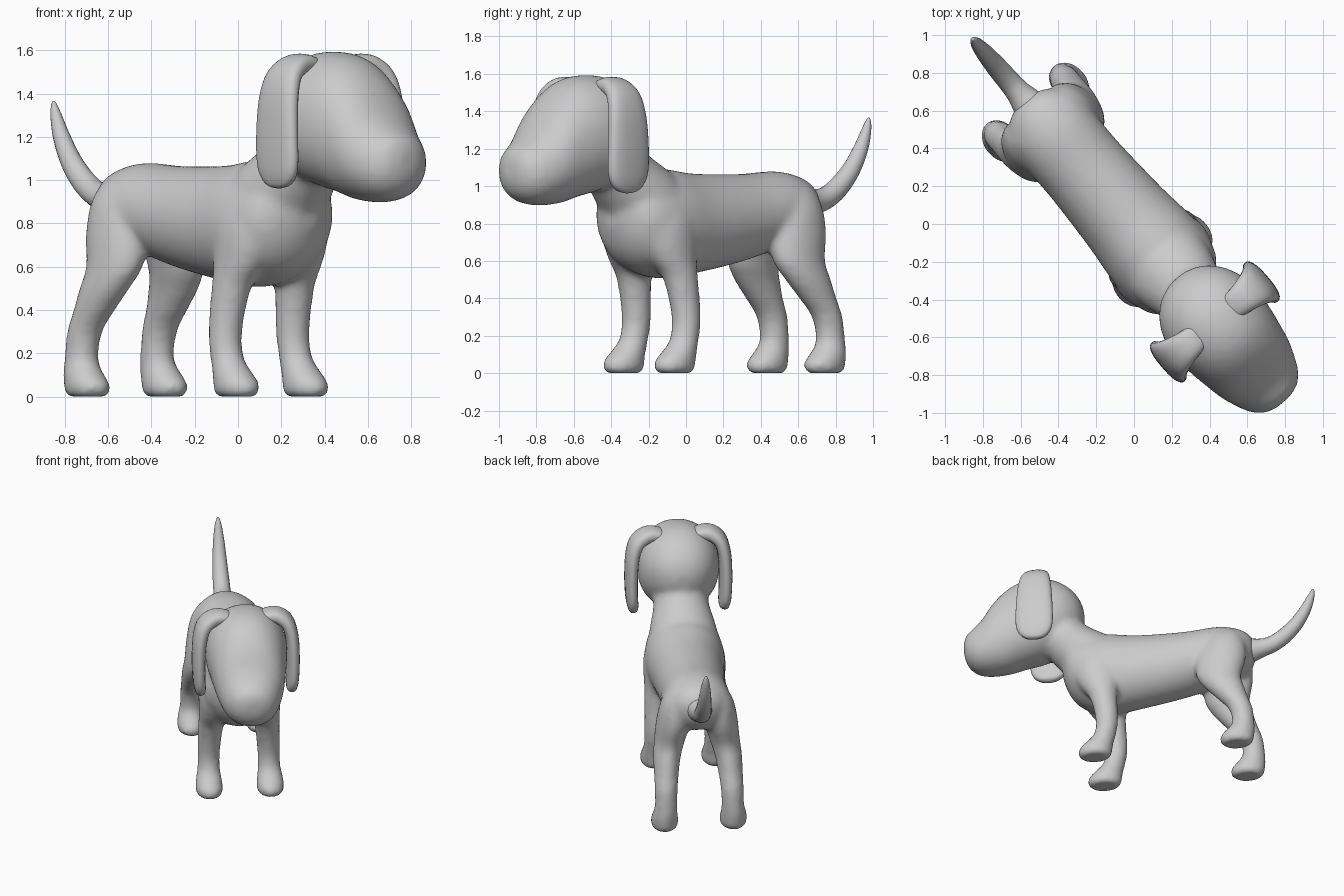
import bpy, bmesh, math
from mathutils import Vector, Matrix

cube = bpy.data.objects.get("Cube")
if cube:
    bpy.data.objects.remove(cube, do_unlink=True)

grey = bpy.data.materials.new("plain_grey")
grey.use_nodes = True
grey.diffuse_color = (0.6, 0.6, 0.6, 1)
grey.node_tree.nodes["Principled BSDF"].inputs["Base Color"].default_value = (0.6, 0.6, 0.6, 1)

# Parts are modelled facing +X with left at +Y, then turned to the standing pose
POSE = Matrix.Translation((-0.009, -0.008, 0)) @ Matrix.Rotation(math.atan2(-0.76, 0.65), 4, 'Z')
FORWARD, LEFT, UP = Vector((1, 0, 0)), Vector((0, 1, 0)), Vector((0, 0, 1))


def refine(stations, steps=4):
    """Catmull-Rom interpolation of number tuples."""
    pts = [stations[0]] + list(stations) + [stations[-1]]
    out = []
    for a, b, c, d in zip(pts, pts[1:], pts[2:], pts[3:]):
        for i in range(steps):
            t = i / steps
            out.append([q + 0.5 * t * (r - p + t * (2 * p - 5 * q + 4 * r - s + t * (3 * (q - r) + s - p)))
                        for p, q, r, s in zip(a, b, c, d)])
    out.append(list(stations[-1]))
    return out


def loft(bm, rings, sides=24, power=1.0):
    """Skin closed rings given as (centre, half axis, half axis)."""
    def sp(x):
        return math.copysign(abs(x) ** power, x)
    loops = []
    for centre, a, b in rings:
        angles = [math.tau * i / sides for i in range(sides)]
        loops.append([bm.verts.new(centre + a * sp(math.cos(t)) + b * sp(math.sin(t))) for t in angles])
    faces = [bm.faces.new(loops[0]), bm.faces.new(loops[-1])]
    for lo, hi in zip(loops, loops[1:]):
        for i in range(sides):
            j = (i + 1) % sides
            faces.append(bm.faces.new((lo[i], lo[j], hi[j], hi[i])))
    bmesh.ops.recalc_face_normals(bm, faces=faces)


def along_path(points, sideways):
    """Rings square to a path; each point is (position, half width, half thickness)."""
    rings = []
    for i, (pos, w, t) in enumerate(points):
        tangent = points[min(i + 1, len(points) - 1)][0] - points[max(i - 1, 0)][0]
        normal = tangent.cross(sideways).normalized()
        rings.append((pos, sideways * w, normal * t))
    return rings


def finish(bm, name):
    bm.transform(POSE)
    mesh = bpy.data.meshes.new(name)
    bm.to_mesh(mesh)
    bm.free()
    mesh.materials.append(grey)
    mesh.polygons.foreach_set("use_smooth", [True] * len(mesh.polygons))
    obj = bpy.data.objects.new(name, mesh)
    bpy.context.collection.objects.link(obj)
    return obj


# Torso and head: (forward, height, half width, half height)
torso = [(-.875, .90, .05, .06), (-.85, .895, .12, .11), (-.78, .885, .19, .165),
         (-.63, .875, .23, .205), (-.38, .83, .232, .235), (-.05, .80, .25, .268),
         (.18, .80, .272, .295), (.36, .82, .255, .265), (.46, .85, .19, .20), (.512, .87, .07, .09)]
head = [(.365, 1.30, .05, .05), (.40, 1.30, .14, .14), (.47, 1.30, .215, .22),
        (.57, 1.29, .265, .285), (.68, 1.28, .282, .315), (.80, 1.26, .272, .322),
        (.90, 1.22, .255, .312), (1.0, 1.165, .235, .268), (1.08, 1.105, .205, .205),
        (1.15, 1.08, .172, .16), (1.205, 1.085, .12, .115), (1.23, 1.09, .05, .05)]

# Legs: (forward, left, height, half length, half width)
front_leg = [(.24, .11, .98, .09, .07), (.245, .135, .90, .145, .115), (.245, .15, .80, .175, .13),
             (.24, .157, .70, .17, .125), (.222, .172, .6, .135, .106), (.19, .192, .5, .098, .088),
             (.163, .205, .3, .08, .078), (.18, .208, .18, .08, .077)]
rear_leg = [(-.68, .11, 1.0, .10, .07), (-.675, .135, .90, .15, .11), (-.655, .16, .75, .18, .118),
            (-.645, .188, .6, .16, .105), (-.69, .21, .5, .14, .095), (-.75, .22, .4, .11, .086),
            (-.81, .227, .3, .086, .08), (-.83, .23, .18, .08, .077)]


def paw(x, y):
    return [(x - .03, y, .11, .102, .088), (x - .005, y, .065, .122, .094),
            (x, y, .02, .12, .092), (x, y, 0, .10, .075)]


front_leg += paw(.25, .21)
rear_leg += paw(-.782, .236)

bm = bmesh.new()
loft(bm, [(Vector((x, 0, z)), LEFT * w, UP * h) for x, z, w, h in refine(torso)], 32)
loft(bm, [(Vector((x, 0, z)), LEFT * w, UP * h) for x, z, w, h in refine(head)], 32, 0.94)

# Neck leaning forward into the skull
neck = [(.22, .84, .25, .22), (.31, .93, .238, .21), (.40, 1.01, .215, .19),
        (.47, 1.08, .192, .178), (.55, 1.17, .19, .17), (.62, 1.25, .18, .15)]
loft(bm, along_path([(Vector((x, 0, z)), w, t) for x, z, w, t in refine(neck)], LEFT))

for side in (1, -1):
    for leg in (front_leg, rear_leg):
        loft(bm, [(Vector((x, side * y, z)), FORWARD * l, LEFT * w) for x, y, z, l, w in refine(leg)])

# Fuse the overlapping volumes into one smooth skin
body = finish(bm, "body")
fuse = body.modifiers.new("fuse", 'REMESH')
fuse.mode = 'VOXEL'
fuse.voxel_size = 0.018
fuse.use_smooth_shade = True
blend = body.modifiers.new("blend", 'SMOOTH')
blend.factor = 0.5
blend.iterations = 12

# Upswept tapering tail: (forward, height, radius)
tail = [(-.78, .90, .10), (-.86, .905, .085), (-.93, .918, .067), (-1.0, .94, .06), (-1.08, .992, .057),
        (-1.17, 1.085, .05), (-1.24, 1.20, .04), (-1.28, 1.30, .026), (-1.294, 1.35, .013), (-1.297, 1.366, .003)]
bm = bmesh.new()
loft(bm, along_path([(Vector((x, 0, z)), r, r) for x, z, r in refine(tail)], LEFT), 16)
finish(bm, "tail")

# Hanging ears: (outward, height, half width, half thickness)
ear = [(.05, 1.50, .05, .025), (.12, 1.528, .07, .04), (.205, 1.535, .085, .048), (.28, 1.485, .105, .048),
       (.315, 1.38, .122, .046), (.325, 1.22, .133, .044), (.322, 1.08, .133, .042),
       (.315, 1.01, .108, .038), (.31, .975, .065, .028), (.308, .963, .015, .008)]
for side, name in ((1, "left_ear"), (-1, "right_ear")):
    bm = bmesh.new()
    path = [(Vector((.672, side * y, z)), w, t) for y, z, w, t in refine(ear)]
    loft(bm, along_path(path, FORWARD), 24, 0.8)
    finish(bm, name)
